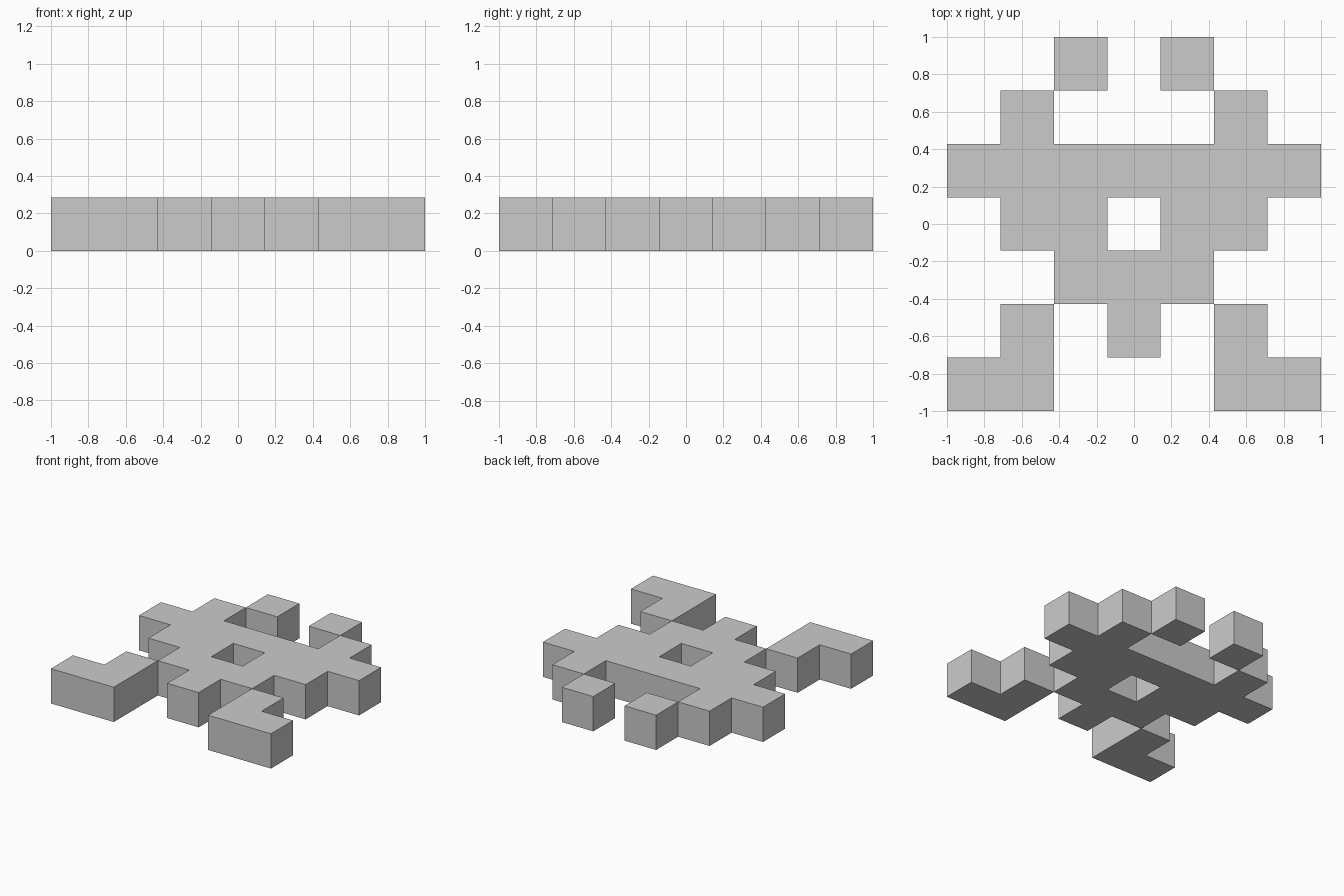
import bpy, bmesh, math

if "Cube" in bpy.data.objects:
    bpy.data.objects.remove(bpy.data.objects["Cube"])

CELL = 2 / 7  # seven square cells span the two-unit model


def pixel_part(name, cells):
    """Flat outline from (column, row) cells, thickened upward to one cell high."""
    bm = bmesh.new()
    for col, row in cells:
        x, y = -1 + col * CELL, 1 - (row + 1) * CELL
        corners = [(x, y), (x + CELL, y), (x + CELL, y + CELL), (x, y + CELL)]
        bm.faces.new([bm.verts.new((px, py, 0)) for px, py in corners])
    bmesh.ops.remove_doubles(bm, verts=bm.verts, dist=0.001)
    bmesh.ops.dissolve_limit(bm, angle_limit=math.radians(1),
                             verts=bm.verts, edges=bm.edges)
    mesh = bpy.data.meshes.new(name)
    bm.to_mesh(mesh)
    bm.free()
    obj = bpy.data.objects.new(name, mesh)
    bpy.context.collection.objects.link(obj)
    solid = obj.modifiers.new("thickness", 'SOLIDIFY')
    solid.thickness = CELL
    solid.offset = 1
    return obj


# Body: rows counted from the back, with the open centre cell
body_rows = {1: (1, 5), 2: range(7), 3: (1, 2, 4, 5), 4: (2, 3, 4), 5: (3,)}
pixel_part("body", [(c, r) for r, cols in body_rows.items() for c in cols])

# Mirrored back tips and stepped front feet
for side, flip in (("left", False), ("right", True)):
    def place(cells):
        return [(6 - c if flip else c, r) for c, r in cells]
    pixel_part("back_tip_" + side, place([(2, 0)]))
    pixel_part("front_foot_" + side, place([(1, 5), (0, 6), (1, 6)]))
